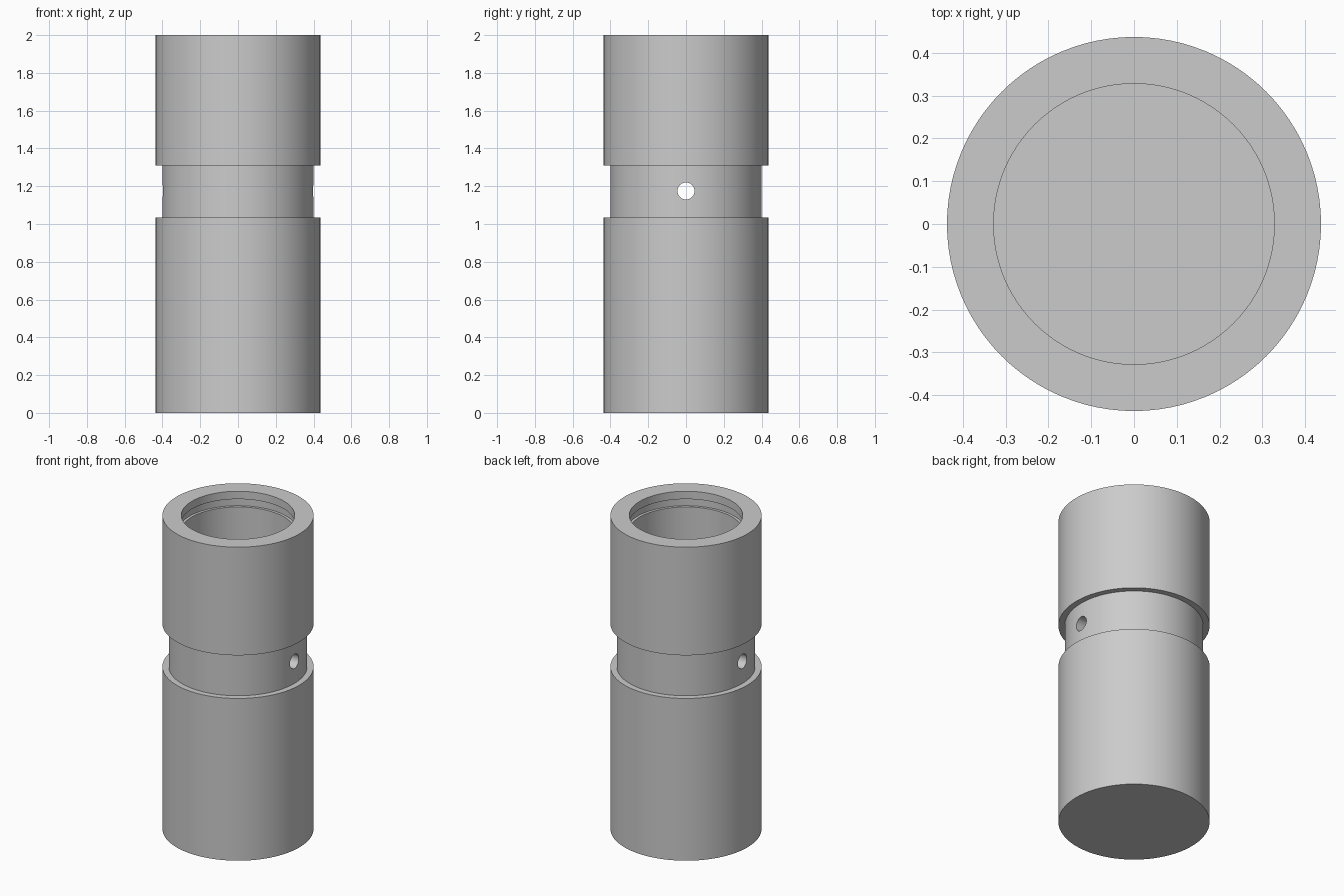
import bpy, bmesh, math

if "Cube" in bpy.data.objects:
    bpy.data.objects.remove(bpy.data.objects["Cube"])

SEGMENTS = 96


def lathe(name, profile):
    """Spin a closed (radius, z) profile whose ends lie on the z axis."""
    bm = bmesh.new()
    verts = [bm.verts.new((r, 0, z)) for r, z in profile]
    edges = [bm.edges.new(pair) for pair in zip(verts, verts[1:])]
    bmesh.ops.spin(bm, geom=verts + edges, cent=(0, 0, 0), axis=(0, 0, 1),
                   angle=math.tau, steps=SEGMENTS, use_merge=False)
    bmesh.ops.remove_doubles(bm, verts=bm.verts, dist=1e-4)
    bmesh.ops.recalc_face_normals(bm, faces=bm.faces)
    mesh = bpy.data.meshes.new(name)
    bm.to_mesh(mesh)
    bm.free()
    obj = bpy.data.objects.new(name, mesh)
    bpy.context.collection.objects.link(obj)
    return obj


# Main body: closed base, waisted neck, open bore with a retaining groove
OUTER, NECK, BORE, GROOVE = 0.437, 0.40, 0.328, 0.345
body = lathe("hollow_cylinder_body", [
    (0, 0), (OUTER, 0),
    (OUTER, 1.035), (NECK, 1.035), (NECK, 1.31), (OUTER, 1.31),
    (OUTER, 2), (BORE, 2),
    (BORE, 1.95), (GROOVE, 1.95), (GROOVE, 1.90), (BORE, 1.90),
    (BORE, 0.25), (0, 0.25),
])

# Cross hole through both neck walls along x
bpy.ops.mesh.primitive_cylinder_add(vertices=32, radius=0.045, depth=1.2,
                                    location=(0, 0, 1.175),
                                    rotation=(0, math.pi / 2, 0))
cutter = bpy.context.object
cutter.name = "cross_hole_cutter"
cutter.hide_render = True

cut = body.modifiers.new("cross_hole", 'BOOLEAN')
cut.operation = 'DIFFERENCE'
cut.solver = 'EXACT'
cut.object = cutter

bpy.ops.object.select_all(action='DESELECT')
body.select_set(True)
bpy.context.view_layer.objects.active = body
bpy.ops.object.modifier_apply(modifier=cut.name)
bpy.data.objects.remove(cutter, do_unlink=True)

# Smooth walls with crisp rims
bpy.ops.object.shade_smooth_by_angle(angle=math.radians(30))
